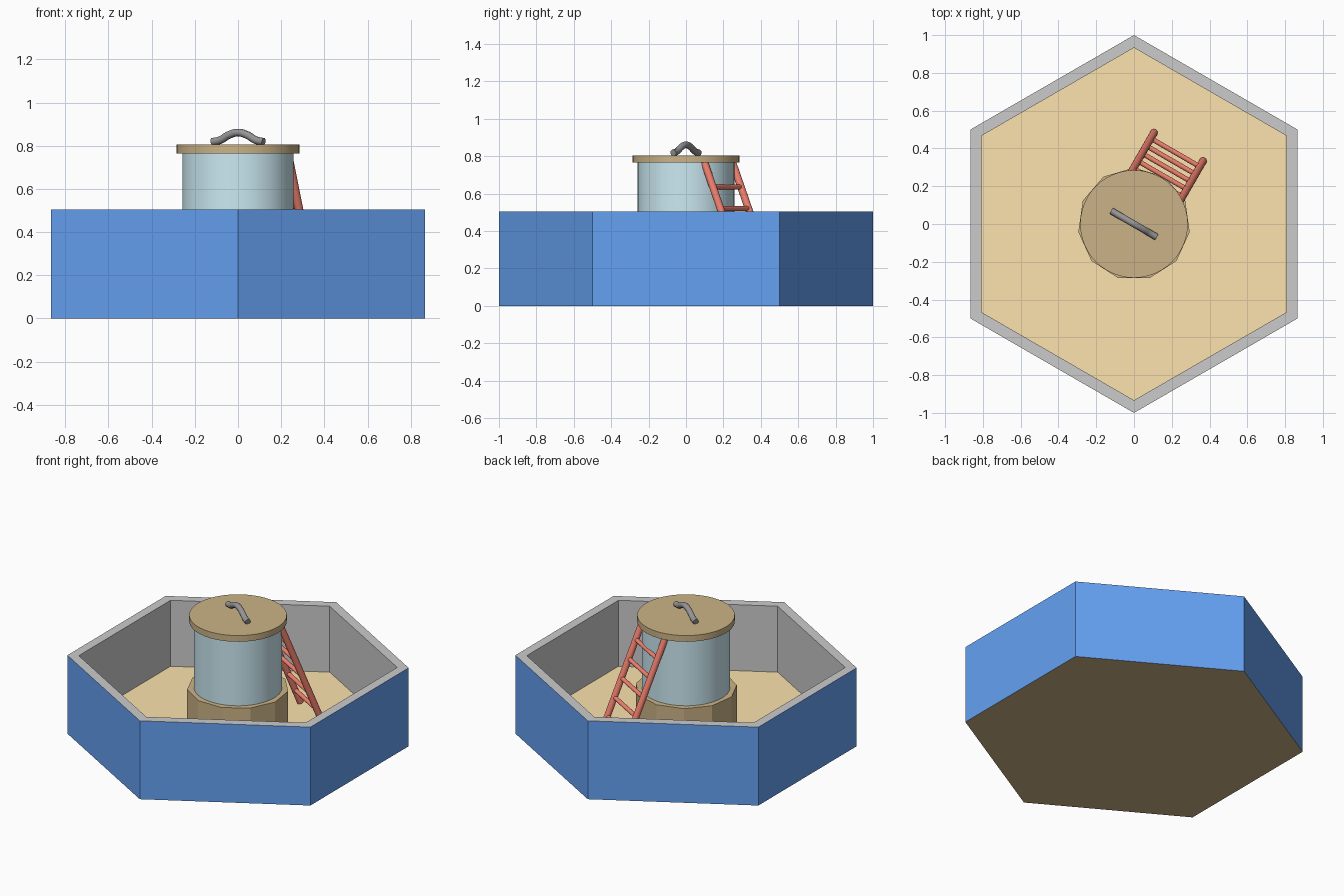
import bpy, bmesh
from math import radians, pi, cos, sin
from mathutils import Vector

if "Cube" in bpy.data.objects:
    bpy.data.objects.remove(bpy.data.objects["Cube"])


def material(name, r, g, b):
    m = bpy.data.materials.new(name)
    m.diffuse_color = (r, g, b, 1)
    m.use_nodes = True
    m.node_tree.nodes["Principled BSDF"].inputs["Base Color"].default_value = m.diffuse_color
    return m


blue = material("blue", 0.13, 0.36, 0.89)
grey = material("grey", 0.8, 0.8, 0.8)
sand = material("sand", 0.98, 0.77, 0.42)
brown = material("brown", 0.60, 0.45, 0.24)
cyan = material("pale_blue", 0.60, 0.82, 0.89)
red = material("red", 0.88, 0.22, 0.16)
dark = material("dark_grey", 0.30, 0.30, 0.30)

FLOOR = 0.08
OUT = Vector((cos(radians(60)), sin(radians(60)), 0))     # ladder leans this way
SIDE = Vector((cos(radians(-30)), sin(radians(-30)), 0))  # across ladder and handle


def drum(name, sides, radius, z0, z1, mat, smooth=True):
    bpy.ops.mesh.primitive_cylinder_add(vertices=sides, radius=radius, depth=z1 - z0,
                                        location=(0, 0, (z0 + z1) / 2))
    ob = bpy.context.object
    ob.name = name
    ob.data.materials.append(mat)
    if smooth:
        bpy.ops.object.shade_smooth_by_angle(angle=radians(30))
    return ob


def rod(name, a, b, radius, mat):
    d = b - a
    bpy.ops.mesh.primitive_cylinder_add(vertices=16, radius=radius, depth=d.length,
                                        location=(a + b) / 2,
                                        rotation=d.to_track_quat('Z', 'Y').to_euler())
    ob = bpy.context.object
    ob.name = name
    ob.data.materials.append(mat)
    bpy.ops.object.shade_smooth_by_angle(angle=radians(30))


# hexagonal basin: solid prism with the top inset and pushed down to the floor
basin = drum("basin", 6, 1.0, 0, 0.505, blue, smooth=False)
for m in (grey, sand, brown):
    basin.data.materials.append(m)
bm = bmesh.new()
bm.from_mesh(basin.data)
bm.normal_update()
for f in bm.faces:
    if f.normal.z < -0.5:
        f.material_index = 3
top = next(f for f in bm.faces if f.normal.z > 0.5)
top.material_index = 1
bmesh.ops.inset_region(bm, faces=[top], thickness=0.067)
floor = bmesh.ops.extrude_discrete_faces(bm, faces=[top])["faces"][0]
bmesh.ops.translate(bm, verts=floor.verts, vec=(0, 0, FLOOR - 0.505))
floor.material_index = 2
bm.to_mesh(basin.data)
bm.free()

# central tank on its pedestal, with lid
drum("pedestal", 11, 0.298, FLOOR, 0.34, brown, smooth=False)
drum("tank", 48, 0.258, 0.34, 0.77, cyan)
drum("lid", 48, 0.285, 0.765, 0.805, brown)


# ladder: two leaning rails with rungs between
def ladder_point(z, side):
    return OUT * (0.475 - 0.4 * (z - FLOOR)) + SIDE * side + Vector((0, 0, z))


for label, s in (("left", -0.15), ("right", 0.15)):
    rod(f"ladder_rail_{label}", ladder_point(FLOOR + 0.008, s), ladder_point(0.77, s), 0.02, red)
for i in range(5):
    z = 0.175 + 0.115 * i
    rod(f"ladder_rung_{i + 1}", ladder_point(z, -0.15), ladder_point(z, 0.15), 0.013, red)

# arched lid handle
curve = bpy.data.curves.new("handle", 'CURVE')
curve.dimensions = '3D'
curve.bevel_depth = 0.018
curve.bevel_resolution = 3
curve.use_fill_caps = True
curve.resolution_u = 8
sp = curve.splines.new('BEZIER')
path = [(-0.137, 0.818), (-0.095, 0.826), (-0.05, 0.849), (0, 0.861),
        (0.05, 0.849), (0.095, 0.826), (0.137, 0.818)]
sp.bezier_points.add(len(path) - 1)
for p, (s, z) in zip(sp.bezier_points, path):
    p.co = SIDE * s + Vector((0, 0, z))
    p.handle_left_type = p.handle_right_type = 'AUTO'
curve.materials.append(dark)
handle = bpy.data.objects.new("lid_handle", curve)
bpy.context.collection.objects.link(handle)
